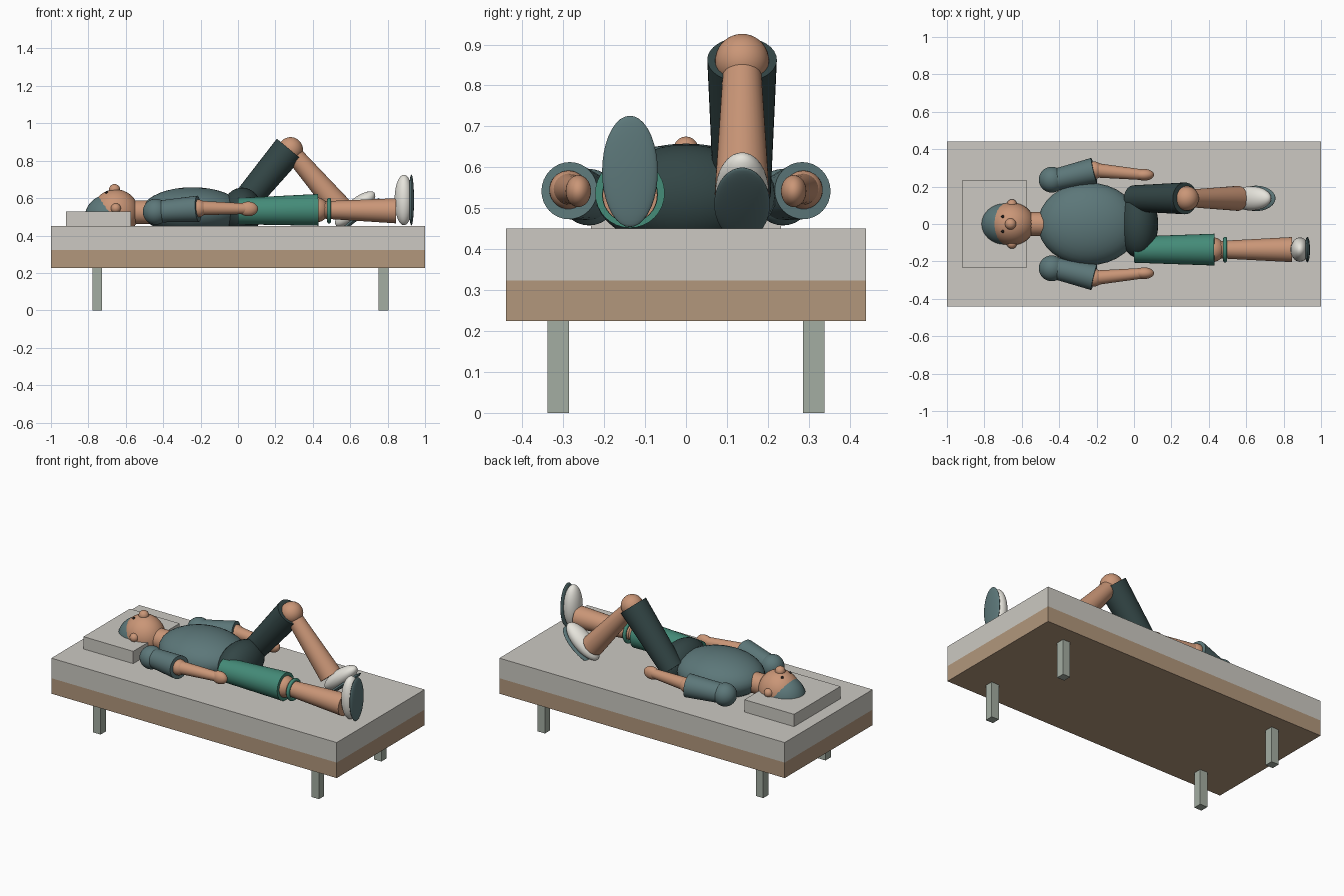
import bpy, bmesh, math
from mathutils import Vector, Matrix

if "Cube" in bpy.data.objects:
    bpy.data.objects.remove(bpy.data.objects["Cube"])


def lin(c):
    c /= 255
    return c / 12.92 if c <= 0.04045 else ((c + 0.055) / 1.055) ** 2.4


def material(name, r, g, b):
    m = bpy.data.materials.new(name)
    m.diffuse_color = (lin(r), lin(g), lin(b), 1)
    m.use_nodes = True
    m.node_tree.nodes["Principled BSDF"].inputs["Base Color"].default_value = m.diffuse_color
    return m


LINEN = material("pale linen", 204, 201, 194)
WOOD = material("tan wood", 178, 151, 124)
METAL = material("grey green metal", 164, 174, 162)
SKIN = material("skin", 202, 150, 119)
SLATE = material("slate cloth", 92, 119, 121)
DARK = material("dark trousers", 51, 70, 70)
GREEN = material("green cloth", 68, 139, 120)
WHITE = material("white shoe", 230, 228, 220)
BLACK = material("dark eye", 35, 30, 28)


def finish(bm, name, mat, smooth=True):
    bmesh.ops.recalc_face_normals(bm, faces=bm.faces)
    if smooth:
        for f in bm.faces:
            f.smooth = True
        for e in bm.edges:
            if len(e.link_faces) == 2 and e.calc_face_angle() > math.radians(40):
                e.smooth = False
    mesh = bpy.data.meshes.new(name)
    bm.to_mesh(mesh)
    bm.free()
    mesh.materials.append(mat)
    ob = bpy.data.objects.new(name, mesh)
    bpy.context.collection.objects.link(ob)
    return ob


def box(name, lo, hi, mat):
    lo, hi = Vector(lo), Vector(hi)
    bm = bmesh.new()
    bmesh.ops.create_cube(bm, size=1, matrix=Matrix.Translation((lo + hi) / 2)
                          @ Matrix.Diagonal((*(hi - lo), 1)))
    return finish(bm, name, mat, False)


def ball(name, center, radii, mat, tilt=0):
    """Ellipsoid, tilted around the y axis."""
    bm = bmesh.new()
    bmesh.ops.create_uvsphere(bm, u_segments=32, v_segments=18, radius=1,
                              matrix=Matrix.Translation(center)
                              @ Matrix.Rotation(tilt, 4, 'Y')
                              @ Matrix.Diagonal((*radii, 1)))
    return finish(bm, name, mat)


def limb(name, a, b, ra, rb, mat):
    """Capped tapered tube from a to b."""
    a, b = Vector(a), Vector(b)
    d = b - a
    bm = bmesh.new()
    bmesh.ops.create_cone(bm, cap_ends=True, segments=32, radius1=ra, radius2=rb,
                          depth=d.length, matrix=Matrix.Translation((a + b) / 2)
                          @ d.to_track_quat('Z', 'Y').to_matrix().to_4x4())
    return finish(bm, name, mat)


def ring(name, center, major, minor, mat):
    """Torus around the x axis, made by spinning a circle."""
    bm = bmesh.new()
    c = Vector(center)
    bmesh.ops.create_circle(bm, segments=10, radius=minor,
                            matrix=Matrix.Translation(c + Vector((0, 0, major)))
                            @ Matrix.Rotation(0, 4, 'X')
                            @ Matrix.Rotation(math.pi / 2, 4, 'Y')
                            @ Matrix.Rotation(math.pi / 2, 4, 'X'))
    bmesh.ops.spin(bm, geom=bm.verts[:] + bm.edges[:], cent=c, axis=(1, 0, 0),
                   angle=2 * math.pi, steps=32, use_merge=True)
    bmesh.ops.remove_doubles(bm, verts=bm.verts, dist=1e-5)
    return finish(bm, name, mat)


# Bed
box("bed_base", (-1, -0.44, 0.225), (1, 0.44, 0.323), WOOD)
box("mattress", (-1, -0.44, 0.323), (1, 0.44, 0.45), LINEN)
box("pillow", (-0.92, -0.232, 0.45), (-0.572, 0.232, 0.528), LINEN)
for x in (-0.752, 0.778):
    for y in (-0.312, 0.312):
        box("bed_leg", (x - 0.026, y - 0.026, 0), (x + 0.026, y + 0.026, 0.225), METAL)

# Head
ball("head", (-0.655, 0, 0.522), (0.125, 0.115, 0.125), SKIN)
ball("hair", (-0.69, 0, 0.495), (0.13, 0.114, 0.125), SLATE)
ball("nose", (-0.66, 0, 0.645), (0.03, 0.03, 0.03), SKIN)
limb("neck", (-0.59, 0, 0.525), (-0.47, 0, 0.525), 0.063, 0.063, SKIN)

# Trunk
ball("torso", (-0.243, 0, 0.53), (0.272, 0.221, 0.128), SLATE)
ball("hips", (0.022, 0, 0.53), (0.107, 0.18, 0.126), DARK)

# Paired face parts and arms
for s in (-1, 1):
    ball("ear", (-0.653, s * 0.105, 0.545), (0.027, 0.027, 0.027), SKIN)
    ball("eye", (-0.702, s * 0.04, 0.63), (0.008, 0.008, 0.008), BLACK)
    ball("shoulder", (-0.44, s * 0.237, 0.527), (0.069, 0.069, 0.069), SLATE)
    limb("sleeve", (-0.44, s * 0.232, 0.527), (-0.213, s * 0.285, 0.543),
         0.057, 0.07, SLATE)
    ball("elbow", (-0.213, s * 0.287, 0.545), (0.047, 0.047, 0.047), SKIN)
    limb("forearm", (-0.213, s * 0.288, 0.547), (0.05, s * 0.263, 0.543),
         0.039, 0.028, SKIN)
    ball("hand", (0.055, s * 0.263, 0.542), (0.052, 0.031, 0.039), SKIN)

# Legs: one lies straight, the other has its knee raised
legs = (
    ("straight", -0.137, (0.0, 0.53), (0.43, 0.537), (0.845, 0.532), GREEN, (0, 1)),
    ("bent", 0.137, (0.0, 0.535), (0.273, 0.863), (0.555, 0.535), DARK, (0.76, 0.65)),
)
for label, y, hip, knee, ankle, cloth, toe in legs:
    h, k, a = (Vector((p[0], y, p[1])) for p in (hip, knee, ankle))
    t = Vector((toe[0], 0, toe[1])).normalized()
    d = Vector((t.z, 0, -t.x))
    tilt = math.atan2(t.x, t.z)
    limb(label + "_thigh", h, k, 0.07, 0.085, cloth)
    ball(label + "_knee", k + (Vector((0.008, 0, -0.003)) if label == "bent"
                               else Vector((-0.01, 0, 0))), (0.066,) * 3, SKIN)
    limb(label + "_shin", k, a, 0.045, 0.067, SKIN)
    ball(label + "_shoe", a + d * 0.042 + t * 0.058, (0.05, 0.065, 0.135), WHITE, tilt)
    ball(label + "_sole", a + d * 0.082 + t * 0.058, (0.014, 0.068, 0.136), SLATE, tilt)

# Band below the straight knee
ring("knee_band", (0.487, -0.137, 0.533), 0.058, 0.011, GREEN)
